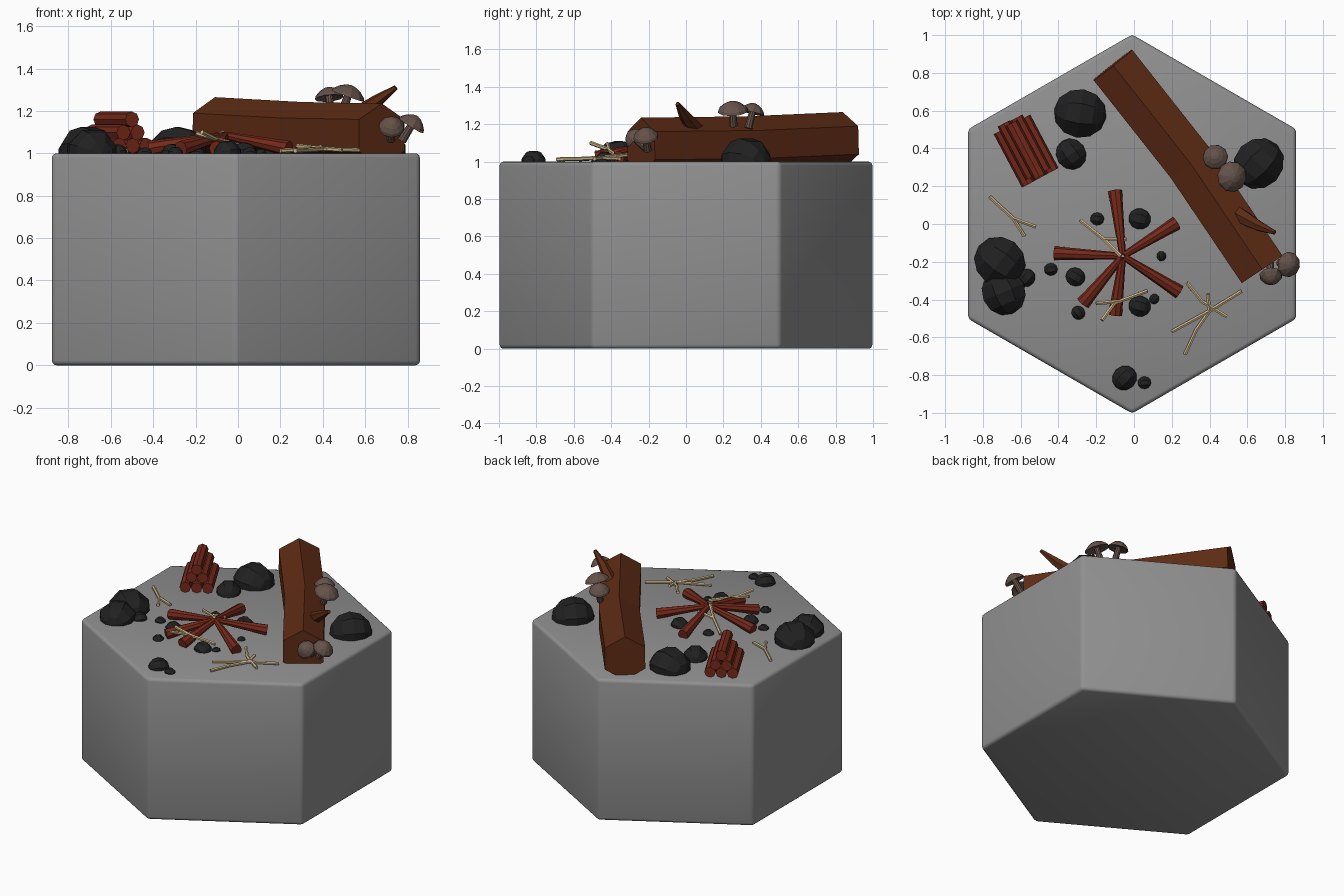
import bpy, bmesh, math, random
from mathutils import Vector, Matrix

if "Cube" in bpy.data.objects:
    bpy.data.objects.remove(bpy.data.objects["Cube"])

random.seed(4)


def material(name, rgb):
    m = bpy.data.materials.new(name)
    m.diffuse_color = (*rgb, 1)
    m.use_nodes = True
    m.node_tree.nodes["Principled BSDF"].inputs["Base Color"].default_value = m.diffuse_color
    return m


STONE = material("stone", (0.28, 0.28, 0.28))
ROCK = material("dark_rock", (0.015, 0.015, 0.015))
BARK = material("bark", (0.11, 0.024, 0.007))
WOOD = material("firewood", (0.18, 0.022, 0.01))
TWIG = material("twig", (0.6, 0.46, 0.25))
CAP = material("mushroom", (0.13, 0.085, 0.068))


def finish(name, bm, mat):
    bmesh.ops.recalc_face_normals(bm, faces=bm.faces)
    me = bpy.data.meshes.new(name)
    bm.to_mesh(me)
    bm.free()
    me.materials.append(mat)
    ob = bpy.data.objects.new(name, me)
    bpy.context.collection.objects.link(ob)
    return ob


def loft(bm, path, radii, sides, axis=None):
    """Tube through path points with one radius per point; a vertex points up."""
    path = [Vector(p) for p in path]
    rings = []
    for i, (p, r) in enumerate(zip(path, radii)):
        d = Vector(axis) if axis else path[min(i + 1, len(path) - 1)] - path[max(i - 1, 0)]
        d.normalize()
        side = d.cross((0, 0, 1))
        side = side.normalized() if side.length > 1e-3 else Vector((1, 0, 0))
        up = side.cross(d)
        ring = []
        for k in range(sides):
            a = math.pi / 2 + k * math.tau / sides
            ring.append(bm.verts.new(p + r * (math.cos(a) * side + math.sin(a) * up)))
        rings.append(ring)
    for a, b in zip(rings, rings[1:]):
        for k in range(sides):
            n = (k + 1) % sides
            bm.faces.new((a[k], a[n], b[n], b[k]))
    bm.faces.new(rings[0])
    bm.faces.new(rings[-1])


def tube(name, path, radii, sides, mat):
    bm = bmesh.new()
    loft(bm, path, radii, sides)
    return finish(name, bm, mat)


# Hexagonal stone base with rounded edges
bm = bmesh.new()
bmesh.ops.create_cone(bm, cap_ends=True, segments=6, radius1=1.003, radius2=1.003, depth=1,
                      matrix=Matrix.Translation((-0.01, 0, 0.5)) @ Matrix.Rotation(math.pi / 2, 4, 'Z'))
# keep a corner on the y axis
top = max(bm.verts, key=lambda v: v.co.y)
if abs(top.co.x + 0.01) > 0.1:
    bmesh.ops.rotate(bm, verts=bm.verts, cent=(-0.01, 0, 0), matrix=Matrix.Rotation(math.pi / 6, 3, 'Z'))
bmesh.ops.bevel(bm, geom=bm.edges[:], offset=0.022, segments=3, profile=0.5, affect='EDGES')
base = finish("hex_base", bm, STONE)
bpy.context.view_layer.objects.active = base
base.select_set(True)
bpy.ops.object.shade_smooth_by_angle(angle=math.radians(40))

# Fallen log with a slight bend, and its broken branch
tube("fallen_log", [(-0.112, 0.842, 1.115), (0.30, 0.32, 1.092), (0.678, -0.24, 1.085)],
     [0.15, 0.15, 0.15], 6, BARK)
tube("broken_branch", [(0.55, 0.05, 1.17), (0.66, -0.01, 1.25), (0.745, -0.045, 1.31)],
     [0.045, 0.03, 0.012], 6, BARK)

# Rocks: x, y, radius
rocks = [(-0.285, 0.585, 0.14), (-0.333, 0.37, 0.085), (0.66, 0.32, 0.14), (-0.71, -0.2, 0.14),
         (-0.69, -0.36, 0.125), (-0.57, -0.285, 0.05), (-0.05, -0.815, 0.068), (0.055, -0.84, 0.036),
         (-0.195, 0.027, 0.037), (0.03, 0.027, 0.06), (0.145, -0.17, 0.027), (-0.44, -0.24, 0.036),
         (-0.31, -0.28, 0.053), (-0.295, -0.47, 0.038), (0.03, -0.435, 0.06), (0.107, -0.397, 0.028)]
for i, (x, y, r) in enumerate(rocks):
    bm = bmesh.new()
    m = (Matrix.Translation((x, y, 0.995)) @ Matrix.Rotation(random.uniform(0, 6), 4, 'Z')
         @ Matrix.Rotation(math.pi / 2, 4, 'X') @ Matrix.Rotation(math.pi / 8, 4, 'Z'))
    bmesh.ops.create_uvsphere(bm, u_segments=8, v_segments=6, radius=r, matrix=m)
    finish(f"rock_{i + 1}", bm, ROCK)

# Campfire logs leaning on the centre
centre = Vector((-0.06, -0.17, 1.085))
ends = [(-0.1, 0.175), (0.225, 0.005), (0.24, -0.36), (-0.1, -0.48), (-0.27, -0.42), (-0.42, -0.155)]
for i, (x, y) in enumerate(ends):
    outer = Vector((x, y, 1.022))
    tube(f"campfire_log_{i + 1}", [outer, centre + (outer - centre) * 0.03], [0.037, 0.018], 8, WOOD)

# Firewood stack: rows of three, two and one
along = Vector((0.159, -0.30, 0)).normalized()
across = Vector((-along.y, along.x, 0))
for row in range(3):
    for k in range(3 - row):
        c = Vector((-0.577, 0.397, 1.036 + 0.062 * row)) + across * 0.073 * (k - (2 - row) / 2)
        c += along * random.uniform(-0.02, 0.02)
        tube(f"firewood_{row + 1}_{k + 1}", [c - along * 0.16, c + along * 0.16], [0.037, 0.037], 8, WOOD)

# Forked twigs: each is a list of strokes
twigs = {
    "twig_left": [[(-0.765, 0.145, 1.01), (-0.64, 0.03, 1.012), (-0.52, -0.015, 1.01)],
                  [(-0.64, 0.03, 1.012), (-0.58, -0.065, 1.01)]],
    "twig_front": [[(0.2, -0.57, 1.012), (0.4, -0.46, 1.02), (0.57, -0.355, 1.015)],
                   [(0.28, -0.31, 1.035), (0.36, -0.41, 1.025), (0.49, -0.49, 1.015)],
                   [(0.27, -0.69, 1.012), (0.33, -0.56, 1.015), (0.4, -0.46, 1.02)],
                   [(0.4, -0.46, 1.02), (0.39, -0.37, 1.03)]],
    "twig_fire_back": [[(-0.285, 0.02, 1.02), (-0.16, -0.08, 1.06), (-0.04, -0.08, 1.075)],
                       [(-0.16, -0.08, 1.06), (-0.07, -0.17, 1.1)]],
    "twig_fire_front": [[(-0.2, -0.42, 1.095), (-0.08, -0.41, 1.06), (0.07, -0.355, 1.02)],
                        [(-0.17, -0.51, 1.1), (-0.1, -0.415, 1.065)]],
}
for name, strokes in twigs.items():
    bm = bmesh.new()
    for s in strokes:
        loft(bm, s, [0.011] * len(s), 6)
    finish(name, bm, TWIG)

# Mushrooms: cap centre, axis, cap radius
mushrooms = [((0.52, 0.25, 1.275), (0.35, -0.05, 1), 0.082), ((0.43, 0.355, 1.265), (-0.1, 0.25, 1), 0.068),
             ((0.725, -0.275, 1.125), (0.05, -0.75, 0.65), 0.062), ((0.82, -0.215, 1.135), (0.5, -0.1, 0.8), 0.068)]
for i, (c, ax, r) in enumerate(mushrooms):
    ax = Vector(ax).normalized()
    steps = [(-0.09, 0.022), (0.005, 0.018), (-0.005, r), (0.01, 0.93 * r),
             (0.03, 0.65 * r), (0.043, 0.35 * r), (0.048, 0.1 * r)]
    bm = bmesh.new()
    loft(bm, [Vector(c) + ax * t for t, _ in steps], [q for _, q in steps], 10, ax)
    finish(f"mushroom_{i + 1}", bm, CAP)
